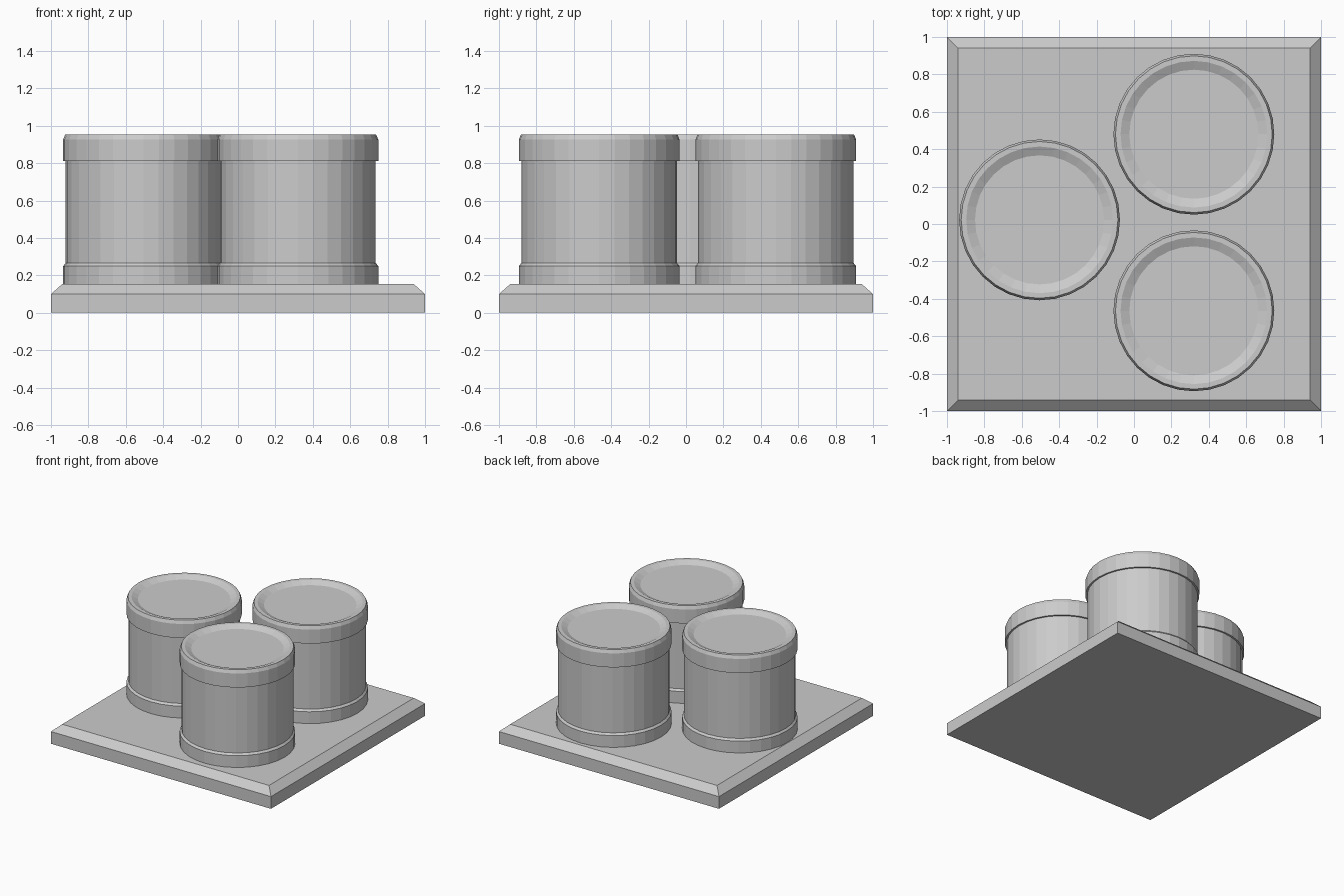
import bpy, bmesh
from math import cos, sin, tau, pi

if "Cube" in bpy.data.objects:
    bpy.data.objects.remove(bpy.data.objects["Cube"])


def loft(name, profile, sides, phase=0.0, location=(0, 0, 0)):
    """Closed solid from (radius, z) rings, capped at both ends."""
    bm = bmesh.new()
    rings = [[bm.verts.new((r * cos(phase + tau * i / sides),
                            r * sin(phase + tau * i / sides), z))
              for i in range(sides)] for r, z in profile]
    for low, high in zip(rings, rings[1:]):
        for i in range(sides):
            j = (i + 1) % sides
            bm.faces.new((low[i], low[j], high[j], high[i]))
    bm.faces.new(rings[0][::-1])
    bm.faces.new(rings[-1])
    mesh = bpy.data.meshes.new(name)
    bm.to_mesh(mesh)
    bm.free()
    obj = bpy.data.objects.new(name, mesh)
    obj.location = location
    bpy.context.collection.objects.link(obj)
    return obj


# Square base plate with a chamfered top edge
R2 = 2 ** 0.5
loft("base_plate", [(R2, 0), (R2, 0.10), (0.94 * R2, 0.153)], 4, pi / 4)

# Drum: foot band, body, overhanging lid band, rim and shallow dished top
drum = [(0.43, 0.153), (0.43, 0.25), (0.416, 0.266), (0.416, 0.81),
        (0.43, 0.81), (0.43, 0.925), (0.419, 0.952), (0.392, 0.952),
        (0.345, 0.93)]
for side, x, y in (("left", -0.505, 0.022),
                   ("back", 0.32, 0.48),
                   ("front", 0.32, -0.464)):
    loft("drum_" + side, drum, 32, location=(x, y, 0))
